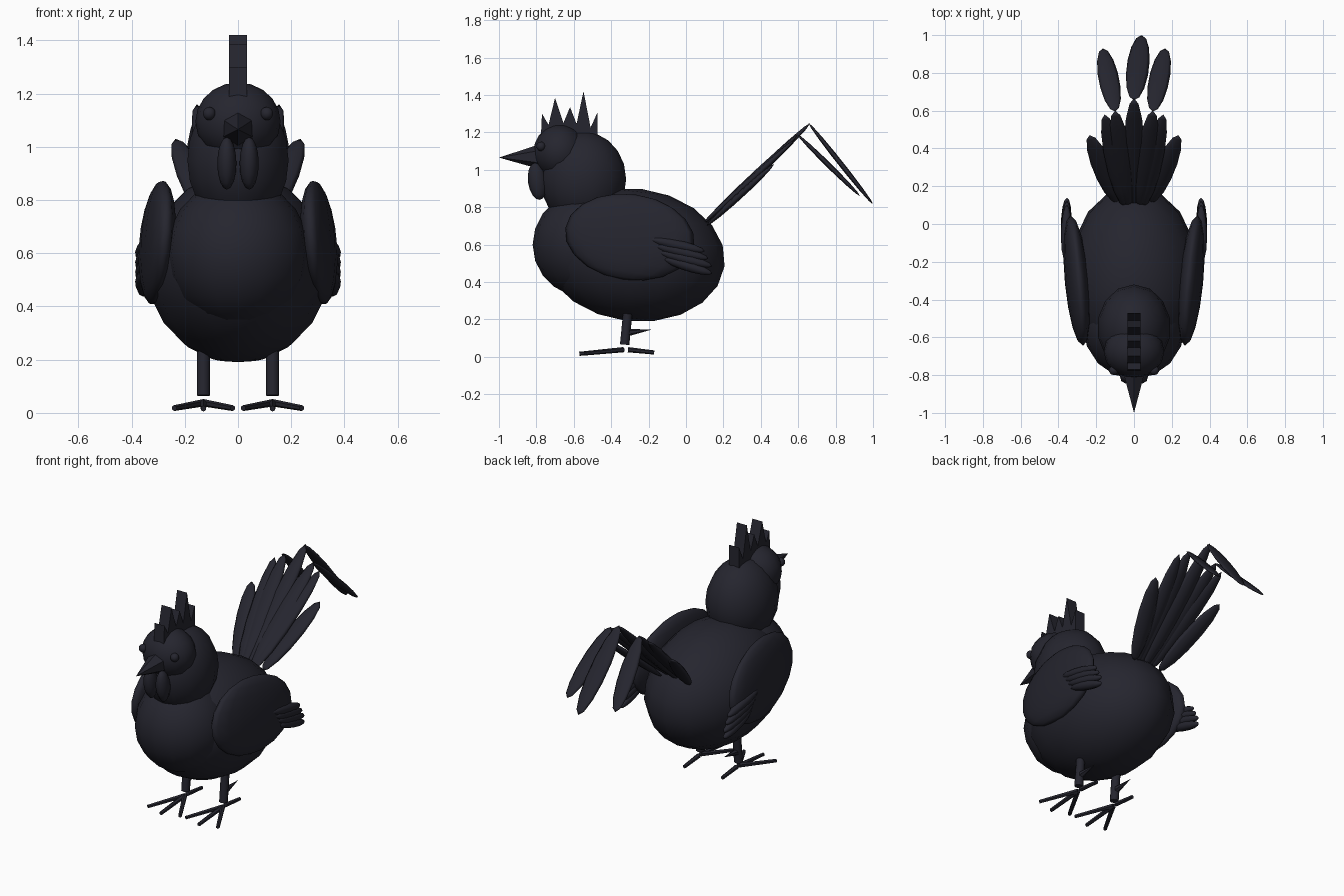
import bpy, bmesh, math
from mathutils import Matrix, Vector

if "Cube" in bpy.data.objects:
    bpy.data.objects.remove(bpy.data.objects["Cube"])

coat = bpy.data.materials.new("charcoal")
coat.diffuse_color = (0.0185, 0.0185, 0.028, 1)
coat.use_nodes = True
coat.node_tree.nodes["Principled BSDF"].inputs["Base Color"].default_value = coat.diffuse_color


def finish(name, bm, smooth=True):
    bmesh.ops.recalc_face_normals(bm, faces=bm.faces)
    for f in bm.faces:
        f.smooth = smooth
    me = bpy.data.meshes.new(name)
    bm.to_mesh(me)
    bm.free()
    me.materials.append(coat)
    ob = bpy.data.objects.new(name, me)
    bpy.context.collection.objects.link(ob)
    return ob


def side_matrix(side):
    return Matrix.Scale(side, 4, (1, 0, 0))


def ellipsoid(name, center, radii, rot=(0, 0, 0), segs=16, rings=10, side=1):
    """Ellipsoid with euler rotation in degrees; side=-1 mirrors it in x."""
    bm = bmesh.new()
    bmesh.ops.create_uvsphere(bm, u_segments=segs, v_segments=rings, radius=1)
    r = [math.radians(a) for a in rot]
    turn = (Matrix.Rotation(r[2], 4, 'Z') @ Matrix.Rotation(r[1], 4, 'Y')
            @ Matrix.Rotation(r[0], 4, 'X'))
    m = side_matrix(side) @ Matrix.Translation(center) @ turn @ Matrix.Diagonal((*radii, 1))
    bm.transform(m)
    return finish(name, bm)


def feather(name, start, end, width, thick, across=(1, 0, 0), side=1):
    """Flat spindle running from start to end, wide along 'across'."""
    a, b = Vector(start), Vector(end)
    axis = b - a
    z = axis.normalized()
    w = Vector(across)
    w = (w - z * w.dot(z)).normalized()
    n = z.cross(w)
    basis = Matrix((w * width, n * thick, axis / 2)).transposed().to_4x4()
    bm = bmesh.new()
    bmesh.ops.create_uvsphere(bm, u_segments=8, v_segments=7, radius=1)
    bm.transform(side_matrix(side) @ Matrix.Translation((a + b) / 2) @ basis)
    return finish(name, bm)


def rod(name, start, end, r1, r2, segs=8, side=1, smooth=True):
    """Tapered round bar between two points."""
    a, b = Vector(start), Vector(end)
    d = b - a
    bm = bmesh.new()
    bmesh.ops.create_cone(bm, cap_ends=True, segments=segs, radius1=r1,
                          radius2=r2, depth=d.length)
    turn = d.to_track_quat('Z', 'Y').to_matrix().to_4x4()
    bm.transform(side_matrix(side) @ Matrix.Translation((a + b) / 2) @ turn)
    ob = finish(name, bm, smooth)
    if smooth:
        bpy.context.view_layer.objects.active = ob
        ob.select_set(True)
        bpy.ops.object.shade_smooth_by_angle(angle=math.radians(50))
        ob.select_set(False)
    return ob


# Trunk and head
ellipsoid("body", (0, -0.28, 0.545), (0.345, 0.49, 0.355), (-7, 0, 0))
ellipsoid("chest", (0, -0.54, 0.60), (0.27, 0.28, 0.28))
ellipsoid("neck", (0, -0.55, 0.95), (0.195, 0.23, 0.255), segs=14)
ellipsoid("head", (0, -0.675, 1.095), (0.16, 0.14, 0.147))
rod("beak", (0, -0.77, 1.07), (0, -1.0, 1.065), 0.07, 0.0, segs=6, smooth=False)

# Comb: jagged profile extruded across x
profile = [(-0.775, 1.19), (-0.77, 1.30), (-0.735, 1.24), (-0.70, 1.385),
           (-0.655, 1.25), (-0.62, 1.335), (-0.585, 1.245), (-0.548, 1.42),
           (-0.51, 1.225), (-0.472, 1.31), (-0.472, 1.17), (-0.62, 1.12)]
bm = bmesh.new()
face = bm.faces.new([bm.verts.new((-0.034, y, z)) for y, z in profile])
ext = bmesh.ops.extrude_face_region(bm, geom=[face])
bmesh.ops.translate(bm, vec=(0.068, 0, 0),
                    verts=[v for v in ext["geom"] if isinstance(v, bmesh.types.BMVert)])
finish("comb", bm, smooth=False)

# Paired parts
for side, tag in ((1, "left"), (-1, "right")):
    ellipsoid(f"eye_{tag}", (0.108, -0.775, 1.125), (0.025, 0.025, 0.025),
              segs=10, rings=8, side=side)
    ellipsoid(f"wattle_{tag}", (0.042, -0.795, 0.938), (0.036, 0.05, 0.1),
              (8, 0, 0), segs=8, rings=8, side=side)

    # Wing with four flight feathers
    ellipsoid(f"wing_{tag}", (0.303, -0.30, 0.64), (0.062, 0.35, 0.23),
              (-8, -4, -5), side=side)
    for i in range(4):
        feather(f"wing_feather_{tag}_{i + 1}",
                (0.362, -0.195 + 0.025 * i, 0.63 - 0.035 * i),
                (0.355, 0.10 + 0.02 * min(i, 2), 0.565 - 0.04 * i),
                0.028, 0.028, (0, 0, 1), side)

    # Leg, spur and toes
    rod(f"leg_{tag}", (0.13, -0.328, 0.065), (0.13, -0.312, 0.23), 0.025, 0.025, side=side)
    rod(f"spur_{tag}", (0.13, -0.31, 0.13), (0.13, -0.185, 0.145), 0.02, 0.0, segs=6, side=side)
    for i, tip in enumerate(((0.13, -0.57, 0.016), (0.24, -0.54, 0.018),
                             (0.02, -0.54, 0.018), (0.13, -0.17, 0.023))):
        y0 = -0.31 if i == 3 else -0.335
        rod(f"toe_{tag}_{i + 1}", (0.13, y0, 0.038), tip, 0.014, 0.011, segs=6, side=side)

    # Side tail feathers, widening into a fan
    feather(f"tail_inner_{tag}", (0.03, 0.09, 0.71), (0.10, 0.60, 1.19), 0.055, 0.018, side=side)
    feather(f"tail_middle_{tag}", (0.05, 0.09, 0.71), (0.155, 0.58, 1.16), 0.05, 0.018, side=side)
    feather(f"tail_outer_{tag}", (0.09, 0.11, 0.70), (0.235, 0.47, 1.03), 0.055, 0.018, side=side)
    feather(f"sickle_{tag}", (0.10, 0.595, 1.19), (0.165, 0.93, 0.86), 0.055, 0.014, side=side)

# Centre tail feathers
feather("tail_centre", (0, 0.09, 0.70), (0, 0.665, 1.25), 0.055, 0.02)
feather("sickle_centre", (0, 0.655, 1.25), (0.04, 1.0, 0.815), 0.06, 0.014)
